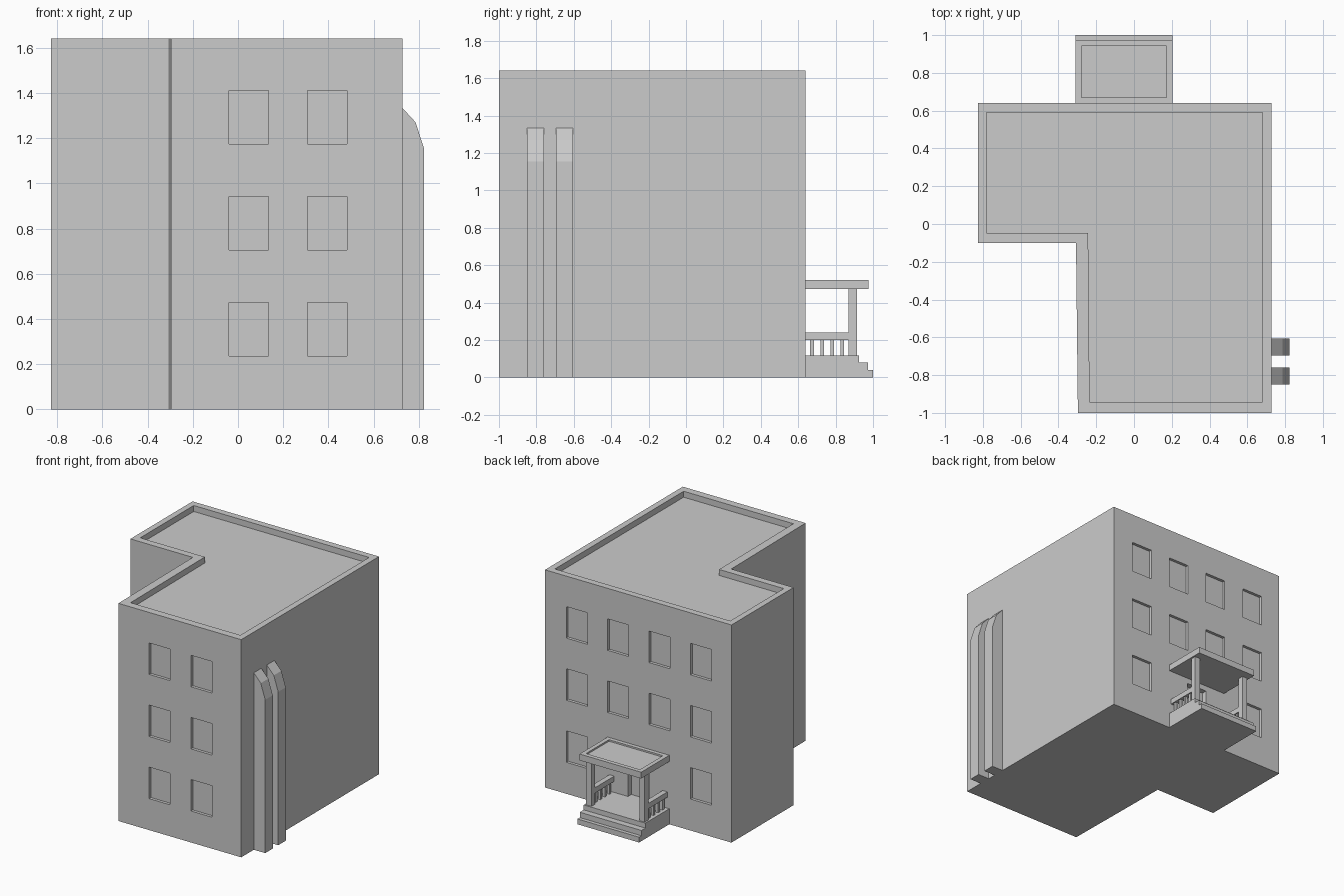
import bpy, bmesh
from mathutils import Vector

if "Cube" in bpy.data.objects:
    bpy.data.objects.remove(bpy.data.objects["Cube"])


def prism(bm, base, offset):
    """Extrude a closed polygon of 3D points along an offset vector."""
    face = bm.faces.new([bm.verts.new(p) for p in base])
    ext = bmesh.ops.extrude_face_region(bm, geom=[face])["geom"]
    verts = [v for v in ext if isinstance(v, bmesh.types.BMVert)]
    bmesh.ops.translate(bm, vec=Vector(offset), verts=verts)


def box(bm, x0, x1, y0, y1, z0, z1):
    prism(bm, [(x0, y0, z0), (x1, y0, z0), (x1, y1, z0), (x0, y1, z0)], (0, 0, z1 - z0))


def finish(name, bm):
    # the extruded source face is kept, so the prism is closed
    bmesh.ops.recalc_face_normals(bm, faces=bm.faces)
    mesh = bpy.data.meshes.new(name)
    bm.to_mesh(mesh)
    bm.free()
    obj = bpy.data.objects.new(name, mesh)
    bpy.context.collection.objects.link(obj)
    return obj


def cut(target, cutter):
    cutter.hide_render = True
    cutter.hide_set(True)
    cutter.display_type = 'WIRE'
    mod = target.modifiers.new("cut", 'BOOLEAN')
    mod.operation = 'DIFFERENCE'
    mod.solver = 'EXACT'
    mod.object = cutter


HEIGHT = 1.64
FRONT, BACK = -1.0, 0.64
MID = -0.052  # centre of the porch in x

# L-shaped building
bm = bmesh.new()
plan = [(-0.297, FRONT), (0.727, FRONT), (0.727, BACK), (-0.827, BACK),
        (-0.827, -0.10), (-0.307, -0.10)]
prism(bm, [(x, y, 0) for x, y in plan], (0, 0, HEIGHT))
building = finish("building", bm)

# Sunken roof, windows and door recess
bm = bmesh.new()
roof = [(-0.235, -0.943), (0.68, -0.943), (0.68, 0.59), (-0.782, 0.59),
        (-0.782, -0.047), (-0.243, -0.047)]
prism(bm, [(x, y, HEIGHT - 0.045) for x, y in roof], (0, 0, 0.2))
for row in range(3):
    z = 0.237 + row * 0.468
    for x in (-0.04, 0.308):
        box(bm, x, x + 0.175, FRONT - 0.1, FRONT + 0.022, z, z + 0.237)
    for col, x in enumerate((-0.66, -0.315, 0.03, 0.375)):
        if row == 0 and col in (1, 2):
            continue
        box(bm, x, x + 0.175, BACK - 0.022, BACK + 0.1, z, z + 0.237)
box(bm, MID - 0.088, MID + 0.088, BACK - 0.04, BACK + 0.1, 0.117, 0.43)
cut(building, finish("recess_cutter", bm))

# Pair of buttresses with bevelled tops
for i, y in enumerate((-0.85, -0.695)):
    bm = bmesh.new()
    profile = [(0.72, 0), (0.822, 0), (0.822, 1.155), (0.785, 1.27), (0.727, 1.333), (0.72, 1.333)]
    prism(bm, [(x, y, z) for x, z in profile], (0, 0.09, 0))
    finish(f"buttress_{i + 1}", bm)

# Porch floor with steps
bm = bmesh.new()
steps = [(BACK, 0), (1.0, 0), (1.0, 0.04), (0.972, 0.04), (0.972, 0.08),
         (0.925, 0.08), (0.925, 0.117), (BACK, 0.117)]
prism(bm, [(MID - 0.257, y, z) for y, z in steps], (0.514, 0, 0))
finish("porch_steps", bm)

# Canopy with a shallow sunken top
bm = bmesh.new()
box(bm, MID - 0.257, MID + 0.257, BACK, 0.975, 0.472, 0.52)
canopy = finish("canopy", bm)
bm = bmesh.new()
box(bm, MID - 0.225, MID + 0.225, BACK + 0.03, 0.943, 0.508, 0.6)
cut(canopy, finish("canopy_cutter", bm))

# Posts and railings on both sides
for side, name in ((-1, "left"), (1, "right")):
    x = MID + side * 0.222
    bm = bmesh.new()
    box(bm, x - 0.022, x + 0.022, 0.87, 0.914, 0.117, 0.472)
    finish(f"{name}_post", bm)
    bm = bmesh.new()
    box(bm, x - 0.02, x + 0.02, BACK, 0.87, 0.2, 0.24)
    for i in range(4):
        y = 0.674 + i * 0.054
        box(bm, x - 0.01, x + 0.01, y - 0.01, y + 0.01, 0.117, 0.2)
    finish(f"{name}_railing", bm)
